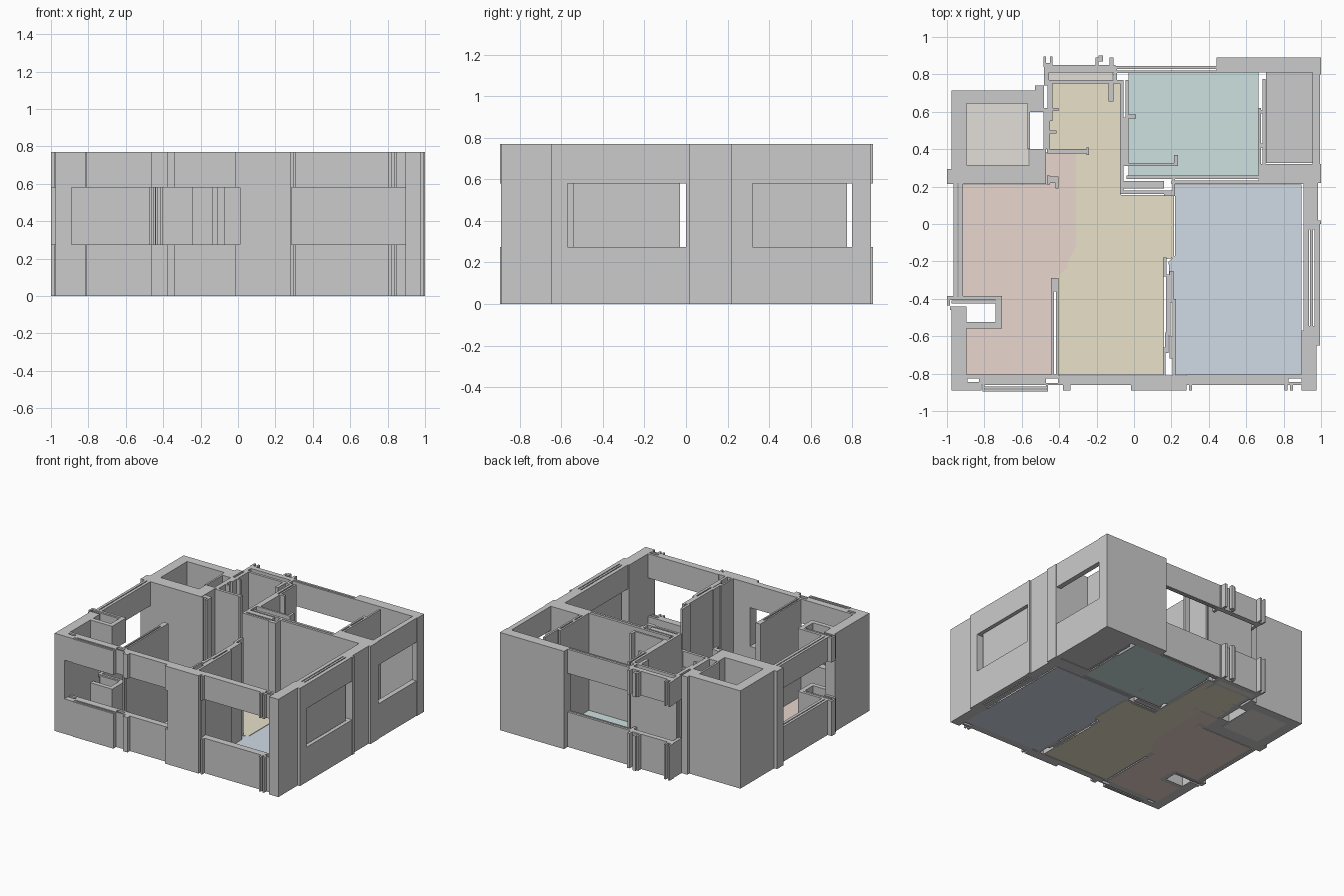
import bpy, bmesh
from mathutils import Matrix, Vector

TOP, SILL, HEAD = 0.77, 0.275, 0.58


def walls(name, rects, spans=((0, TOP),)):
    """One object of upright boxes; each rect is x0, x1, y0, y1."""
    bm = bmesh.new()
    for x0, x1, y0, y1 in rects:
        for z0, z1 in spans:
            m = Matrix.Translation(((x0 + x1) / 2, (y0 + y1) / 2, (z0 + z1) / 2))
            m = m @ Matrix.Diagonal((x1 - x0, y1 - y0, z1 - z0, 1))
            bmesh.ops.create_cube(bm, size=1, matrix=m)
    me = bpy.data.meshes.new(name)
    bm.to_mesh(me)
    bm.free()
    ob = bpy.data.objects.new(name, me)
    bpy.context.collection.objects.link(ob)
    return ob


def window_walls(name, rects):
    """Sill below and lintel above an opening."""
    return walls(name, rects, ((0, SILL), (HEAD, TOP)))


def floor(name, pts, color):
    """Thin coloured floor from an outline."""
    bm = bmesh.new()
    f = bm.faces.new([bm.verts.new((x, y, 0)) for x, y in pts])
    bm.normal_update()
    if f.normal.z > 0:
        f.normal_flip()
    r = bmesh.ops.extrude_face_region(bm, geom=[f], use_keep_orig=True)
    vs = [v for v in r["geom"] if isinstance(v, bmesh.types.BMVert)]
    bmesh.ops.translate(bm, verts=vs, vec=Vector((0, 0, 0.005)))
    bmesh.ops.recalc_face_normals(bm, faces=bm.faces)
    me = bpy.data.meshes.new(name)
    bm.to_mesh(me)
    bm.free()
    mat = bpy.data.materials.new(name + "_colour")
    mat.diffuse_color = (*color, 1)
    me.materials.append(mat)
    bpy.context.collection.objects.link(bpy.data.objects.new(name, me))


def rect(x0, x1, y0, y1):
    return [(x0, y0), (x1, y0), (x1, y1), (x0, y1)]


# Closed tower at the back left, with a small shaft
walls("back_left_tower", [
    (-0.975, -0.895, 0.215, 0.715), (-0.895, -0.53, 0.645, 0.715),
    (-0.53, -0.48, 0.6, 0.74), (-0.895, -0.47, 0.215, 0.315),
    (-0.56, -0.47, 0.315, 0.4), (-0.57, -0.53, 0.6, 0.645),
    (-0.57, -0.555, 0.4, 0.6), (-0.485, -0.46, 0.4, 0.62),
    (-1, -0.975, 0.215, 0.295), (-0.465, -0.45, 0.21, 0.26),
    (-0.45, -0.405, 0.22, 0.255), (-0.42, -0.405, 0.19, 0.22)])

# Outer corners and piers
walls("front_left_corner", [
    (-0.975, -0.895, -0.89, -0.46), (-0.895, -0.89, -0.89, -0.805)])
walls("front_pier", [(0.01, 0.28, -0.89, -0.81), (0.28, 0.285, -0.86, -0.81)])
walls("front_right_corner", [
    (0.895, 0.975, -0.89, -0.57), (0.97, 0.995, -0.65, -0.57)])
walls("right_pier", [
    (0.665, 0.985, 0.215, 0.32), (0.905, 0.985, 0, 0.215), (0.985, 1, 0, 0.02),
    (0.985, 1, 0.22, 0.32)])
walls("back_right_corner", [
    (0.44, 1, 0.81, 0.89), (0.955, 1, 0.8, 0.82)])

# Windowed outer walls
window_walls("front_left_window_wall", [
    (-0.89, -0.815, -0.825, -0.805), (-0.89, -0.815, -0.89, -0.845),
    (-0.83, -0.815, -0.845, -0.825), (-0.815, -0.47, -0.86, -0.805),
    (-0.81, -0.46, -0.88, -0.87), (-0.81, -0.46, -0.895, -0.885),
    (-0.47, -0.405, -0.825, -0.805), (-0.47, -0.405, -0.86, -0.85),
    (-0.405, 0.01, -0.86, -0.81), (-0.38, -0.34, -0.89, -0.86),
    (-0.81, -0.8, -0.895, -0.86), (-0.47, -0.46, -0.895, -0.86),
    (-0.015, 0.01, -0.89, -0.86)])
window_walls("front_right_window_wall", [
    (0.28, 0.825, -0.86, -0.805), (0.825, 0.895, -0.825, -0.805),
    (0.825, 0.895, -0.86, -0.845), (0.295, 0.31, -0.89, -0.86),
    (0.805, 0.82, -0.89, -0.86), (0.835, 0.85, -0.89, -0.86)])
window_walls("right_window_wall", [
    (0.905, 0.935, -0.57, 0), (0.965, 0.995, -0.57, 0),
    (0.935, 0.965, -0.57, -0.545), (0.935, 0.965, -0.03, 0)])
walls("right_window_panel", [(0.942, 0.958, -0.545, -0.03)])
window_walls("bath_window_wall", [(0.955, 0.995, 0.32, 0.8)])
window_walls("back_window_wall", [
    (-0.1, 0.44, 0.828, 0.845), (-0.1, 0.44, 0.808, 0.82),
    (-0.48, -0.1, 0.81, 0.85), (-0.485, -0.47, 0.84, 0.895),
    (-0.45, -0.435, 0.84, 0.895), (-0.47, -0.45, 0.84, 0.86),
    (-0.205, -0.19, 0.85, 0.89), (-0.19, -0.165, 0.87, 0.9),
    (-0.13, -0.11, 0.84, 0.89), (-0.48, -0.455, 0.74, 0.81),
    (-0.11, -0.09, 0.77, 0.83)])
window_walls("left_window_wall", [
    (-0.965, -0.945, -0.39, 0.215), (-0.938, -0.915, -0.39, 0.215)])

# Duct box beside the left wall
window_walls("left_duct_box", [
    (-1, -0.705, -0.405, -0.385), (-0.975, -0.73, -0.425, -0.41),
    (-1, -0.985, -0.435, -0.405), (-0.985, -0.895, -0.46, -0.44),
    (-0.74, -0.705, -0.56, -0.405), (-0.895, -0.705, -0.56, -0.525)])

# Inner partitions
walls("hall_left_wall", [
    (-0.44, -0.428, -0.81, -0.3), (-0.418, -0.405, -0.81, -0.3),
    (-0.445, -0.405, -0.36, -0.29)])
walls("hall_right_wall", [
    (0.205, 0.225, -0.81, -0.4), (0.19, 0.21, -0.42, -0.25),
    (0.155, 0.175, -0.28, -0.18), (0.17, 0.195, -0.6, -0.27),
    (0.165, 0.185, -0.69, -0.58), (0.19, 0.205, -0.72, -0.6),
    (0.155, 0.168, -0.81, -0.66)])
walls("entry_left_wall", [
    (-0.465, -0.24, 0.378, 0.4), (-0.255, -0.24, 0.37, 0.408),
    (-0.462, -0.45, 0.4, 0.75), (-0.45, -0.435, 0.55, 0.75),
    (-0.45, -0.415, 0.485, 0.5), (-0.56, -0.405, 0.605, 0.62)])
walls("entry_back_wall", [
    (-0.455, -0.07, 0.75, 0.77), (-0.135, -0.11, 0.655, 0.75)])
walls("back_room_left_wall", [
    (-0.075, -0.055, 0.16, 0.77), (-0.045, -0.03, 0.56, 0.77),
    (-0.055, -0.03, 0.31, 0.57), (-0.03, 0.01, 0.565, 0.585)])
walls("back_room_front_wall", [
    (-0.055, 0.23, 0.31, 0.325), (0.215, 0.235, 0.31, 0.37),
    (-0.04, 0.665, 0.24, 0.26), (0.2, 0.665, 0.215, 0.233),
    (-0.055, 0.16, 0.16, 0.178), (-0.055, 0.16, 0.19, 0.23),
    (0.16, 0.22, 0.15, 0.18), (0.205, 0.22, 0.15, 0.24)])
walls("bath_left_wall", [
    (0.663, 0.678, 0.32, 0.62), (0.688, 0.703, 0.32, 0.775),
    (0.675, 0.69, 0.59, 0.61), (0.675, 0.69, 0.41, 0.43)])

# Floors
EDGE = [(-0.31, 0.385), (-0.31, -0.12), (-0.355, -0.2), (-0.355, -0.23), (-0.44, -0.31)]
floor("left_room_floor", [(-0.47, 0.21), (-0.47, 0.385)] + EDGE + [
    (-0.44, -0.805), (-0.895, -0.805), (-0.895, -0.56), (-0.705, -0.56),
    (-0.705, -0.385), (-0.915, -0.385), (-0.915, 0.21)], (0.81, 0.67, 0.61))
floor("hall_floor", EDGE + [
    (-0.405, -0.33), (-0.405, -0.805), (0.16, -0.805), (0.16, -0.19), (0.215, -0.18),
    (0.215, 0.155), (-0.07, 0.155), (-0.07, 0.755), (-0.435, 0.755), (-0.46, 0.4)],
    (0.81, 0.75, 0.59))
floor("right_room_floor", [
    (0.22, 0.21), (0.895, 0.21), (0.895, -0.805), (0.225, -0.805), (0.225, -0.4),
    (0.195, -0.4), (0.185, -0.2), (0.22, -0.17)], (0.63, 0.70, 0.79))
floor("back_room_floor", rect(-0.03, 0.665, 0.26, 0.81), (0.61, 0.75, 0.745))
floor("bath_floor", rect(0.705, 0.955, 0.325, 0.81), (0.66, 0.65, 0.66))
floor("tower_floor", rect(-0.895, -0.565, 0.315, 0.645), (0.76, 0.74, 0.70))
floor("back_ledge_floor", rect(-0.455, -0.115, 0.765, 0.81), (0.76, 0.74, 0.67))
